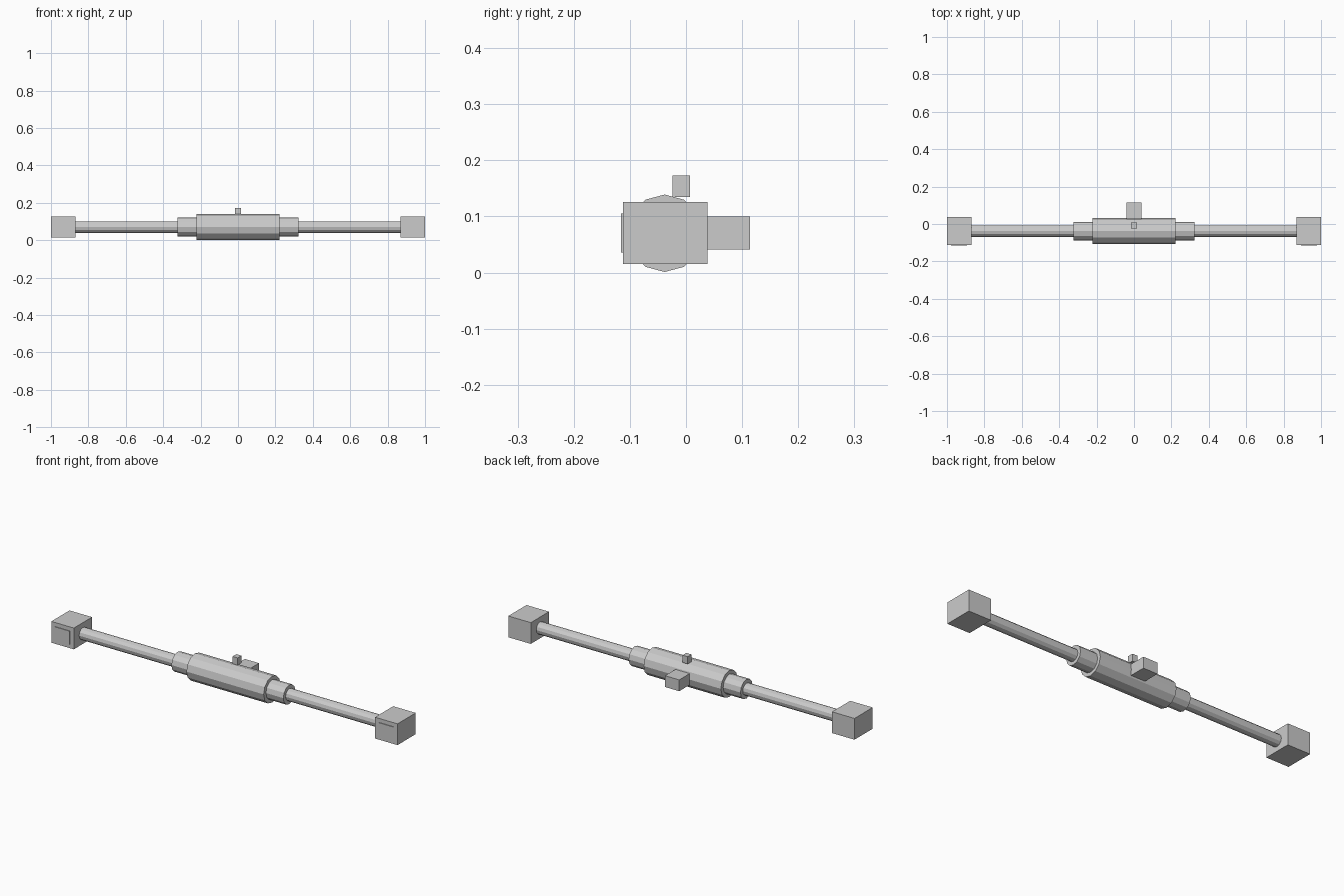
import bpy
import math

AXIS_Y, AXIS_Z = -0.038, 0.07

cube = bpy.data.objects.get("Cube")
if cube:
    bpy.data.objects.remove(cube, do_unlink=True)

# Single plain grey for the whole model
grey = bpy.data.materials.new("plain_grey")
grey.use_nodes = True
colour = (0.6, 0.6, 0.6, 1)
grey.diffuse_color = colour
grey.node_tree.nodes["Principled BSDF"].inputs["Base Color"].default_value = colour


def box(name, x, y, z):
    """Box spanning the given (low, high) range on each axis."""
    ranges = (x, y, z)
    bpy.ops.mesh.primitive_cube_add(size=1, location=[sum(r) / 2 for r in ranges])
    ob = bpy.context.object
    ob.name = name
    ob.scale = [r[1] - r[0] for r in ranges]
    bpy.ops.object.transform_apply(location=False, rotation=False, scale=True)
    ob.data.materials.append(grey)


def tube(name, x0, x1, radius):
    """Twelve-sided cylinder lying along x, with a corner at the top."""
    bpy.ops.mesh.primitive_cylinder_add(
        vertices=12, radius=radius, depth=x1 - x0,
        location=((x0 + x1) / 2, AXIS_Y, AXIS_Z), rotation=(0, math.pi / 2, 0))
    ob = bpy.context.object
    ob.name = name
    ob.data.materials.append(grey)


# Central housing with stepped sleeves and the rods running out of it
tube("housing", -0.223, 0.223, 0.069)
for side, s in (("left", 1), ("right", -1)):
    def span(a, b):
        return tuple(sorted((s * a, s * b)))

    tube(side + "_sleeve", *span(0.2, 0.323), 0.05)
    tube(side + "_rod", *span(0.3, 0.88), 0.031)
    # End block with a thin raised front plate
    box(side + "_end_block", span(0.87, 1.0), (-0.112, 0.038), (0.015, 0.126))
    box(side + "_front_plate", span(0.892, 0.978), (-0.1155, -0.11), (0.036, 0.105))

# Rear connector and small top knob
box("rear_connector", (-0.041, 0.041), (0.028, 0.1145), (0.041, 0.1))
box("top_knob", (-0.015, 0.015), (-0.024, 0.007), (0.135, 0.173))
